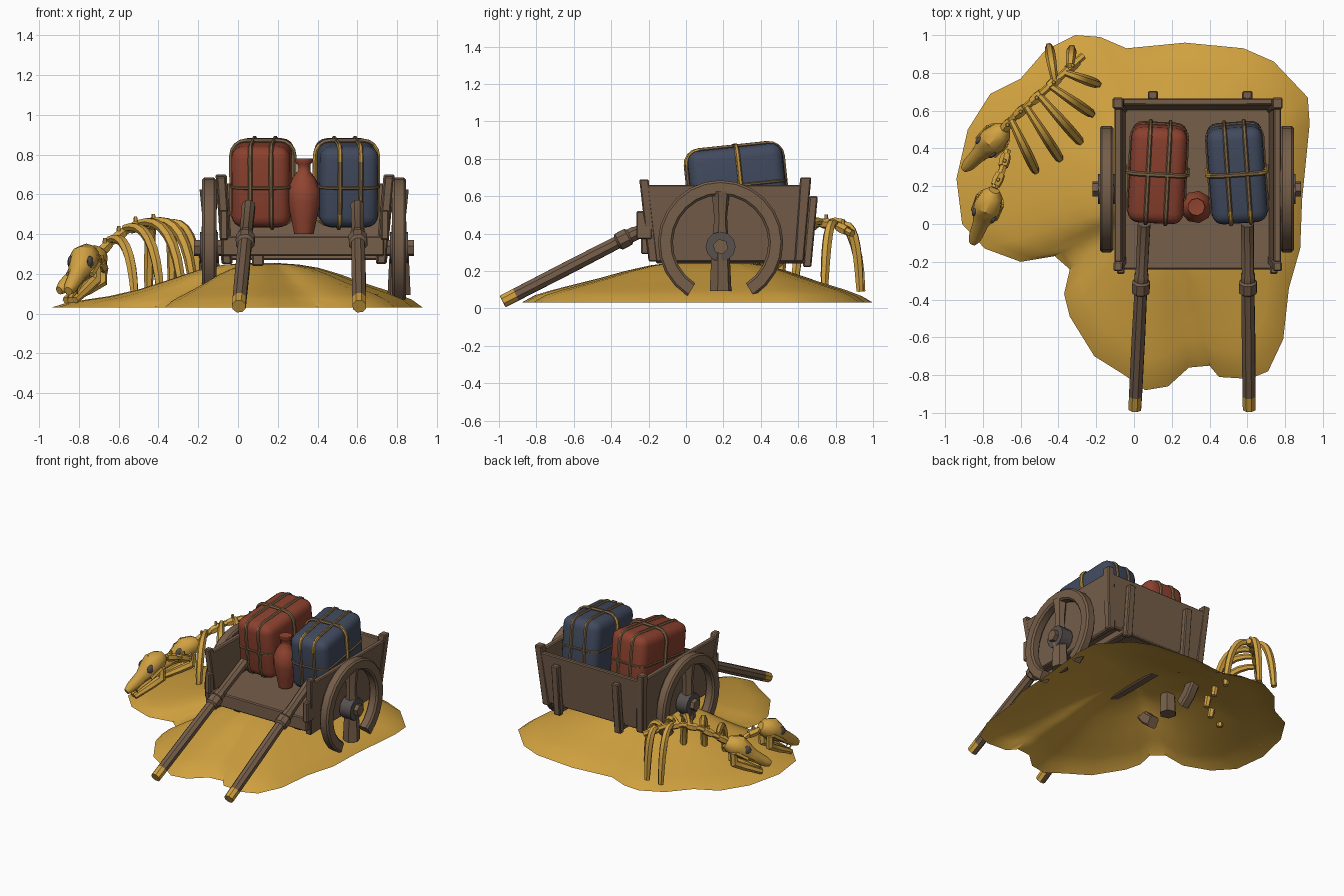
import bpy, bmesh, math
from mathutils import Vector as V, Matrix

if "Cube" in bpy.data.objects:
    bpy.data.objects.remove(bpy.data.objects["Cube"])

def mat(name, r, g, b):
    m = bpy.data.materials.new(name)
    m.diffuse_color = (r, g, b, 1)
    m.use_nodes = True
    m.node_tree.nodes["Principled BSDF"].inputs["Base Color"].default_value = m.diffuse_color
    return m

SAND = mat("sand", 0.64, 0.36, 0.05)
BONE = mat("old_bone", 0.64, 0.36, 0.055)
WOOD = mat("weathered_wood", 0.18, 0.112, 0.068)
RED = mat("red_cloth", 0.26, 0.052, 0.027)
BLUE = mat("blue_cloth", 0.052, 0.068, 0.112)
CLAY = mat("clay", 0.28, 0.058, 0.03)
STRAP = mat("strap_brown", 0.20, 0.125, 0.06)
GOLD = mat("strap_gold", 0.50, 0.28, 0.05)
IRON = mat("dark_iron", 0.095, 0.08, 0.078)

def finish(bm, name, *mats, angle=35):
    bmesh.ops.recalc_face_normals(bm, faces=bm.faces)
    me = bpy.data.meshes.new(name)
    bm.to_mesh(me)
    bm.free()
    ob = bpy.data.objects.new(name, me)
    bpy.context.collection.objects.link(ob)
    for m in mats:
        me.materials.append(m)
    bpy.ops.object.select_all(action='DESELECT')
    ob.select_set(True)
    bpy.context.view_layer.objects.active = ob
    bpy.ops.object.shade_smooth_by_angle(angle=math.radians(angle))
    return ob

def loft(bm, rings, closed=False, caps=True):
    vs = [[bm.verts.new(p) for p in r] for r in rings]
    n, k = len(vs), len(vs[0])
    for i in range(n if closed else n - 1):
        a, b = vs[i], vs[(i + 1) % n]
        for j in range(k):
            bm.faces.new((a[j], a[(j + 1) % k], b[(j + 1) % k], b[j]))
    if caps and not closed:
        bm.faces.new(vs[0])
        bm.faces.new(vs[-1])

def tube(bm, pts, radii, sides=8, closed=False):
    pts = [V(p) for p in pts]
    n = len(pts)
    if not isinstance(radii, (list, tuple)):
        radii = [radii] * n
    q = [pts[0], pts[n // 3], pts[2 * n // 3 if n > 3 else n - 1]]
    ref = (q[1] - q[0]).cross(q[2] - q[0])
    if ref.length < 1e-4:
        ref = (pts[-1] - pts[0]).orthogonal()
    rings = []
    for i, p in enumerate(pts):
        a = pts[i - 1] if (i or closed) else p
        b = pts[(i + 1) % n] if (i < n - 1 or closed) else p
        u = (b - a).cross(ref).normalized()
        w = u.cross(b - a).normalized()
        rings.append([p + radii[i] * (u * math.cos(t) + w * math.sin(t))
                      for t in [math.tau * (j + .5) / sides for j in range(sides)]])
    loft(bm, rings, closed)

def slab(bm, x0, x1, y0, y1, z0, z1, dx=0, dy0=0, dy1=0):
    # box whose top is shifted by dx, and by dy0 / dy1 at its two y ends
    loft(bm, [[(x0, y0, z0), (x1, y0, z0), (x1, y1, z0), (x0, y1, z0)],
              [(x0 + dx, y0 + dy0, z1), (x1 + dx, y0 + dy0, z1),
               (x1 + dx, y1 + dy1, z1), (x0 + dx, y1 + dy1, z1)]])

# sand mound: rings of the outline shrinking toward the cart
OUT = [(-.31, 1), (-.18, .99), (-.04, .93), (.27, .96), (.58, .93), (.74, .86), (.92, .67), (.93, .53),
       (.89, .13), (.88, -.13), (.82, -.34), (.79, -.61), (.71, -.78), (.61, -.82), (.45, -.81), (.40, -.75),
       (.29, -.76), (.18, -.86), (.06, -.88), (-.05, -.8), (-.21, -.7), (-.34, -.49), (-.37, -.37), (-.34, -.24),
       (-.42, -.17), (-.6, -.2), (-.79, -.13), (-.91, 0), (-.94, .24), (-.88, .5), (-.76, .69), (-.6, .77), (-.47, .92)]
bm = bmesh.new()
rings = []
for t, h in ((1, 0), (.93, .04), (.84, .068), (.74, .094), (.6, .13), (.46, .17), (.33, .2), (.2, .217), (.06, .225)):
    r = []
    for x, y in OUT:
        px, py = .15 + (x - .15) * t, .15 + (y - .15) * t
        r.append((px, py, .03 + h * min(1, max(.6, 1.1 + px * .8))))
    rings.append(r)
loft(bm, rings, caps=False)
bm.verts.ensure_lookup_table()
bm.faces.new(bm.verts[-len(OUT):])
mound = finish(bm, "sand_mound", SAND, angle=40)
if sum(p.normal.z for p in mound.data.polygons) < 0:
    mound.data.flip_normals()

# cart bed: floor, flared walls, posts, runners
bm = bmesh.new()
slab(bm, -.08, .735, -.24, .62, .29, .39)
for x0, x1, dx in ((-.075, -.035, -.03), (.70, .74, .04)):
    slab(bm, x0, x1, -.18, .61, .25, .66, dx, -.05, .05)
    slab(bm, x0 - .003, x1 + .003, -.20, -.15, .25, .69, dx, -.05, -.05)
    slab(bm, x0 - .008, x1 + .008, .58, .63, .25, .70, dx, .03, .04)
    slab(bm, x0 + dx * .5, x1 + dx * .5, -.265, -.18, .37, .52)
slab(bm, -.08, .74, .59, .625, .27, .655, 0, .04, .04)
for x in (.10, .60):
    slab(bm, x - .03, x + .03, -.16, .64, .24, .30)
    slab(bm, x - .027, x + .027, .625, .67, .22, .60, 0, .035, .035)
bmesh.ops.bevel(bm, geom=bm.edges[:], offset=.007, segments=1, affect='EDGES')
finish(bm, "cart_bed", WOOD)

# pulling poles, resting on the sand
bm = bmesh.new()
for xb, xt in ((.005, .055), (.61, .60)):
    def at(y):
        return (xb + (xt - xb) * (y + .97), y, .042 + (y + .97) * .515)
    ys = (-.98, -.91, -.6, -.37, -.36, -.31, -.30, -.27, -.26, 0)
    rs = (.036, .037, .038, .036, .05, .05, .04, .04, .034, .036)
    tube(bm, [at(y) for y in ys], rs)
for f in bm.faces:
    if f.calc_center_median().y < -.93:
        f.material_index = 1
finish(bm, "pulling_poles", WOOD, SAND)

# half-buried wheels: the rim is an arch whose ends sink into the sand
CY, CZ, R = .185, .35, .335
for cx, s, name in ((-.145, -1, "left"), (.81, 1, "right")):
    bm = bmesh.new()
    w = .036
    prof = [(-w, -.012), (.012 - w, 0), (w - .012, 0), (w, -.012),
            (w, -.068), (w - .012, -.08), (.012 - w, -.08), (-w, -.068)]
    loft(bm, [[(cx + x, CY + (R + r) * math.cos(a), CZ + (R + r) * math.sin(a)) for x, r in prof]
              for a in [math.radians(-58 + 296 * i / 20) for i in range(21)]])
    c = V((cx, CY, CZ - .02))
    for d, ra in ((V((0, 0, 1)), (.042, .036, .05)), (V((0, 0, -.8)), (.05, .055, .06))):
        tube(bm, [c + d * .04, c + d * .16, c + d * (R - .04)], ra, 6)
    tube(bm, [(cx - s * .08, CY, CZ - .02), (cx + s * .075, CY, CZ - .02)], .042, 6)
    finish(bm, name + "_wheel", WOOD)
    bm = bmesh.new()
    tube(bm, [(cx - .045, CY, CZ - .02), (cx + .045, CY, CZ - .02)], .08, 12)
    finish(bm, name + "_hub_plate", IRON)
bm = bmesh.new()
tube(bm, [(-.20, CY, CZ - .02), (.86, CY, CZ - .02)], .03)
finish(bm, "axle", WOOD)

# strapped bags
HX, HY, HZ = .148, .255, .205
def loop(a, b, place, r=.075):
    pts = []
    for k in range(4):
        sx, sy = (1, -1, -1, 1)[k], (1, 1, -1, -1)[k]
        for j in range(5):
            t = math.pi / 2 * (k + j / 4)
            pts.append(place(sx * (a - r) + r * math.cos(t), sy * (b - r) + r * math.sin(t)))
    return pts
for name, m, cx, rz in (("red", RED, .125, -3), ("blue", BLUE, .545, 4)):
    M = (Matrix.Translation((cx, .272, .658)) @ Matrix.Rotation(math.radians(rz), 4, 'Z')
         @ Matrix.Rotation(math.radians(6), 4, 'X'))
    bm = bmesh.new()
    bmesh.ops.create_cube(bm, size=2, matrix=Matrix.Diagonal((HX, HY, HZ, 1)))
    bmesh.ops.bevel(bm, geom=bm.edges[:], offset=.06, segments=4, profile=.5, affect='EDGES')
    bm.transform(M)
    finish(bm, name + "_bag", m, angle=50)
    bm = bmesh.new()
    for x in (-.05, .055):
        tube(bm, loop(HY + .003, HZ + .003, lambda u, v: M @ V((x, u, v))), .012, 6, True)
    tube(bm, loop(HX + .003, HY + .003, lambda u, v: M @ V((u, v, 0))), .008, 6, True)
    for f in bm.faces:
        c = f.calc_center_median()
        if m == BLUE and c.y < .06 and abs(c.z - .64) > .02:
            f.material_index = 1
    finish(bm, name + "_bag_straps", STRAP, GOLD)
    bm = bmesh.new()
    tube(bm, loop(HX + .01, HZ + .006, lambda u, v: M @ V((u, .01, v))), .013, 6, True)
    for f in bm.faces:
        if m == BLUE and abs(f.calc_center_median().x - cx) > .13:
            f.material_index = 1
    finish(bm, name + "_cross_strap", STRAP, GOLD)

# clay vase
bm = bmesh.new()
prof = [(.05, .40), (.065, .47), (.084, .56), (.086, .62), (.06, .68), (.034, .715), (.034, .75), (.048, .765), (.046, .78), (.025, .778)]
loft(bm, [[(.33 + r * math.cos(i * math.tau / 9), .09 + r * math.sin(i * math.tau / 9), z)
           for i in range(9)] for r, z in prof])
finish(bm, "clay_vase", CLAY, angle=50)

# skulls: lofted cranium, open jaw, dark sockets
def skull(name, back, snout):
    back, snout = V(back), V(snout)
    X = (snout - back).normalized()
    Y = V((0, 0, 1)).cross(X).normalized()
    Z = X.cross(Y)
    M = Matrix.Translation(back) @ Matrix((X, Y, Z)).transposed().to_4x4()
    bm = bmesh.new()
    st = [(0, .03, 0, .035), (.03, .058, .005, .06), (.10, .076, .01, .078), (.16, .064, 0, .064),
          (.22, .044, -.012, .046), (.32, .036, -.022, .036), (.36, .02, -.025, .022)]
    loft(bm, [[M @ V((d, w * math.cos(t), z + h * math.sin(t)))
               for t in [math.tau * (i + .5) / 10 for i in range(10)]] for d, w, z, h in st])
    for s in (-1, 1):
        tube(bm, [M @ V(p) for p in ((.07, s * .05, -.03), (.11, s * .046, -.10), (.20, s * .032, -.10), (.33, s * .012, -.095))],
             [.024, .03, .026, .018], 6)
        tube(bm, [M @ V((.30, s * .02, -.04)), M @ V((.30, s * .02, -.075))], [.01, .003], 5)
        tube(bm, [M @ V((.08, s * .066, -.02)), M @ V((.18, s * .062, -.03))], .015, 5)
    finish(bm, name, BONE)
    bm = bmesh.new()
    for s in (-1, 1):
        bmesh.ops.create_uvsphere(bm, u_segments=8, v_segments=6, radius=1, matrix=M @ Matrix.Translation(
            (.145, s * .053, .022)) @ Matrix.Diagonal((.034, .014, .032, 1)))
    finish(bm, name + "_sockets", IRON)
skull("far_skull", (-.68, .51, .30), (-.92, .27, .13))
skull("near_skull", (-.74, .18, .31), (-.865, -.13, .125))

# spine with vertebrae, and the short neck of the near skull
bm = bmesh.new()
spine = [V(p) for p in ((-.70, .49, .30), (-.64, .56, .36), (-.56, .63, .42), (-.47, .71, .455), (-.38, .79, .45), (-.27, .89, .40))]
neck = [V(p) for p in ((-.74, .19, .29), (-.70, .28, .27), (-.67, .39, .22))]
for path in (spine, neck):
    tube(bm, path, .02, 6)
    for a, b in zip(path, path[1:]):
        c, d = a.lerp(b, .5), (b - a).normalized() * .035
        tube(bm, [c - d, c, c + d], [.026, .03, .026], 6)
        tube(bm, [c, c + V((0, 0, .05))], [.014, .009], 5)
finish(bm, "spine", BONE)

# ribs arching from the spine to the sand
bm = bmesh.new()
for (x0, y0, z0), (x1, y1) in (((-.65, .55, .37), (-.52, .28)), ((-.57, .62, .43), (-.39, .34)),
                               ((-.50, .68, .455), (-.28, .43)), ((-.44, .73, .46), (-.22, .58)),
                               ((-.36, .80, .45), (-.19, .74)), ((-.42, .76, .46), (-.45, .94)),
                               ((-.34, .83, .44), (-.33, .93))):
    a, e = V((x0, y0, z0)), V((x1, y1, .09))
    c = a.lerp(e, .85)
    c.z = z0 + .06
    pts = [a.lerp(c, t).lerp(c.lerp(e, t), t) for t in [i / 8 for i in range(9)]]
    tube(bm, pts, [.018, .021, .024, .026, .027, .027, .026, .024, .02], 6)
finish(bm, "ribs", BONE)
